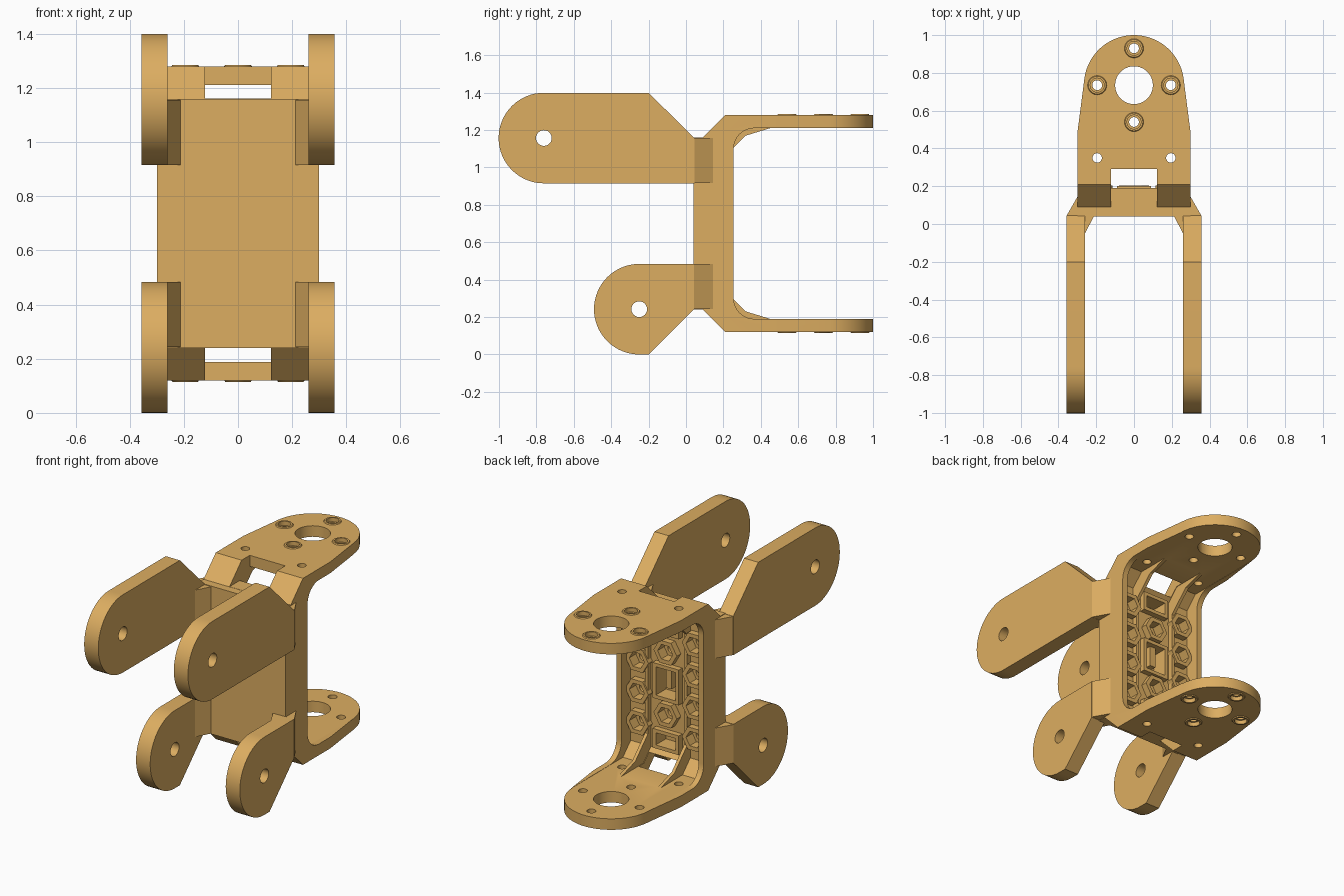
import bpy, bmesh
from math import sin, cos, radians
from mathutils import Matrix

if "Cube" in bpy.data.objects:
    bpy.data.objects.remove(bpy.data.objects["Cube"])

MID = 0.7  # the bracket is mirrored about this height


def arc(cx, cy, r, a0, a1, n):
    return [(cx + r * cos(radians(a0 + (a1 - a0) * i / n)),
             cy + r * sin(radians(a0 + (a1 - a0) * i / n))) for i in range(n + 1)]


def ngon(cx, cy, r, n, turn=0):
    return arc(cx, cy, r, turn, turn + 360, n)[:-1]


def rect(x0, x1, y0, y1):
    return [(x0, y0), (x1, y0), (x1, y1), (x0, y1)]


def flip(pts):
    return [(y, 2 * MID - z) for y, z in reversed(pts)]


def prism(bm, pts, axis, a, b):
    def place(p, h):
        c = list(p)
        c.insert(axis, h)
        return c
    lo = [bm.verts.new(place(p, a)) for p in pts]
    hi = [bm.verts.new(place(p, b)) for p in pts]
    bm.faces.new(lo)
    bm.faces.new(hi)
    for i in range(len(pts)):
        j = (i + 1) % len(pts)
        bm.faces.new((lo[i], lo[j], hi[j], hi[i]))


def make(name, bm):
    bmesh.ops.recalc_face_normals(bm, faces=bm.faces)
    me = bpy.data.meshes.new(name)
    bm.to_mesh(me)
    bm.free()
    ob = bpy.data.objects.new(name, me)
    bpy.context.collection.objects.link(ob)
    me.materials.append(mat)
    return ob


def boolean(ob, bm, op):
    cutter = make("cutter", bm)
    mod = ob.modifiers.new("cut", 'BOOLEAN')
    mod.object, mod.operation, mod.solver = cutter, op, 'EXACT'
    mod.use_self = True
    dg = bpy.context.evaluated_depsgraph_get()
    me = bpy.data.meshes.new_from_object(ob.evaluated_get(dg))
    ob.modifiers.clear()
    ob.data = me
    bpy.data.objects.remove(cutter)


mat = bpy.data.materials.new("tan_plastic")
mat.diffuse_color = (0.72, 0.42, 0.12, 1)
mat.use_nodes = True
mat.node_tree.nodes["Principled BSDF"].inputs["Base Color"].default_value = mat.diffuse_color

# Bracket: U-shaped side profile trimmed by the plan outline
outer = [(1.1, 1.28), (0.21, 1.28), (0.09, 1.16), (0.04, 1.16)]
fillet = arc(0.365, 1.10, 0.11, 180, 90, 8)
inner = flip([*fillet, (1.1, 1.21)]) + fillet + [(1.1, 1.21)]
bm = bmesh.new()
prism(bm, outer + flip(outer) + inner, 0, -0.4, 0.4)
bracket = make("bracket", bm)

bm = bmesh.new()
prism(bm, [(-0.3, -0.1), (0.3, -0.1), (0.3, 0.48)] + arc(0, 0.735, 0.265, 8, 172, 40)
      + [(-0.3, 0.48)], 2, -0.2, 1.6)
boolean(bracket, bm, 'INTERSECT')

# Hollow between the side walls
cav = [(0.165, 1.135), (0.2415, 1.2115), (1.2, 1.2115)]
bm = bmesh.new()
prism(bm, flip(cav) + cav, 0, -0.265, 0.265)
boolean(bracket, bm, 'DIFFERENCE')

# Layout shared by raised details and cuts
screws = [(0.195, 0.735), (-0.195, 0.735), (0, 0.93), (0, 0.54)]
nuts = [(s * 0.195, MID + d) for s in (-1, 1) for d in (-0.2925, -0.0975, 0.0975, 0.2925)]
nuts += [(0, MID - 0.195), (0, MID + 0.195)]
frames = [(0.59, 0.81), (1.0, 1.12), (0.28, 0.40)]

# Screw bosses
bm = bmesh.new()
for x, y in screws:
    for s in (1, -1):
        m = Matrix.Translation((x, y, MID + s * 0.5725)) @ Matrix.Scale(s, 4, (0, 0, 1))
        bmesh.ops.create_cone(bm, cap_ends=True, segments=24, radius1=0.065, radius2=0.047,
                              depth=0.026, matrix=m)
boolean(bracket, bm, 'UNION')

# Nut seats and rectangular frames on the inner floor
bm = bmesh.new()
for x, z in nuts:
    prism(bm, ngon(x, z, 0.08, 6), 1, 0.15, 0.205)
for z0, z1 in frames:
    prism(bm, rect(-0.09, 0.09, z0, z1), 1, 0.15, 0.2)
boolean(bracket, bm, 'UNION')

# Ribs that run up the floor and flare into both plates
crest = [(0.195, 1.045), (0.26, 1.11), (0.32, 1.17), (0.46, 1.213), (0.46, 1.225)]
root = [(0.235, 1.235), (0.145, 1.145)]
bm = bmesh.new()
for s in (-1, 1):
    prism(bm, flip(crest) + crest + root + flip(root), 0, s * 0.125, s * 0.145)
boolean(bracket, bm, 'UNION')

# Plate holes and front notches
bm = bmesh.new()
prism(bm, ngon(0, 0.735, 0.1, 40), 2, -0.1, 1.5)
for x, y in screws:
    prism(bm, ngon(x, y, 0.026, 20), 2, -0.1, 1.5)
for x in (-0.195, 0.195):
    prism(bm, ngon(x, 0.35, 0.025, 20), 2, -0.1, 1.5)
boolean(bracket, bm, 'DIFFERENCE')
bm = bmesh.new()
for x, y in screws:
    for s in (1, -1):
        prism(bm, ngon(x, y, 0.037, 20), 2, MID + s * 0.56, MID + s * 0.7)
for s in (1, -1):
    prism(bm, rect(-0.122, 0.122, 0.0, 0.29), 2, MID + s * 0.461, MID + s * 0.7)
boolean(bracket, bm, 'DIFFERENCE')

# Nut pockets, pilot holes and frame pockets
bm = bmesh.new()
for x, z in nuts:
    prism(bm, ngon(x, z, 0.052, 6), 1, 0.14, 0.3)
    prism(bm, ngon(x, z, 0.028, 16), 1, 0.08, 0.145)
for z0, z1 in frames:
    prism(bm, rect(-0.068, 0.068, z0 + 0.022, z1 - 0.022), 1, 0.1, 0.3)
boolean(bracket, bm, 'DIFFERENCE')

# Small key standing in the middle pocket
bm = bmesh.new()
prism(bm, rect(-0.02, 0.02, 0.66, 0.79), 1, 0.09, 0.17)
make("pocket_key", bm)

# Arms with pivot holes, and the gussets that tie them to the bracket
upper = arc(-0.76, 1.157, 0.242, 90, 270, 32) + [(0.045, 0.915), (0.045, 1.157), (-0.2, 1.399)]
lower = arc(-0.25, 0.242, 0.242, 90, 270, 32) + [(-0.2, 0), (0.042, 0.242), (0.042, 0.484)]
gusset = [(0.26, -0.05), (0.3, -0.05), (0.3, 0.044), (0.357, 0.044), (0.299, 0.145),
          (0.25, 0.145), (0.21, 0.044)]
for level, pts, hole, z0, z1 in (("upper", upper, (-0.76, 1.157), 0.916, 1.156),
                                 ("lower", lower, (-0.25, 0.242), 0.243, 0.483)):
    for side, s in (("right", 1), ("left", -1)):
        bm = bmesh.new()
        prism(bm, pts, 0, s * 0.26, s * 0.357)
        arm = make(f"{level}_arm_{side}", bm)
        bm = bmesh.new()
        prism(bm, ngon(*hole, 0.042, 24), 0, 0, s * 0.5)
        boolean(arm, bm, 'DIFFERENCE')
        bm = bmesh.new()
        prism(bm, [(s * x, y) for x, y in gusset], 2, z0, z1)
        make(f"{level}_gusset_{side}", bm)

# Smooth the round edges, keep the rest sharp
for ob in bpy.context.collection.objects:
    ob.select_set(True)
    bpy.context.view_layer.objects.active = ob
bpy.ops.object.shade_smooth_by_angle(angle=radians(25))
